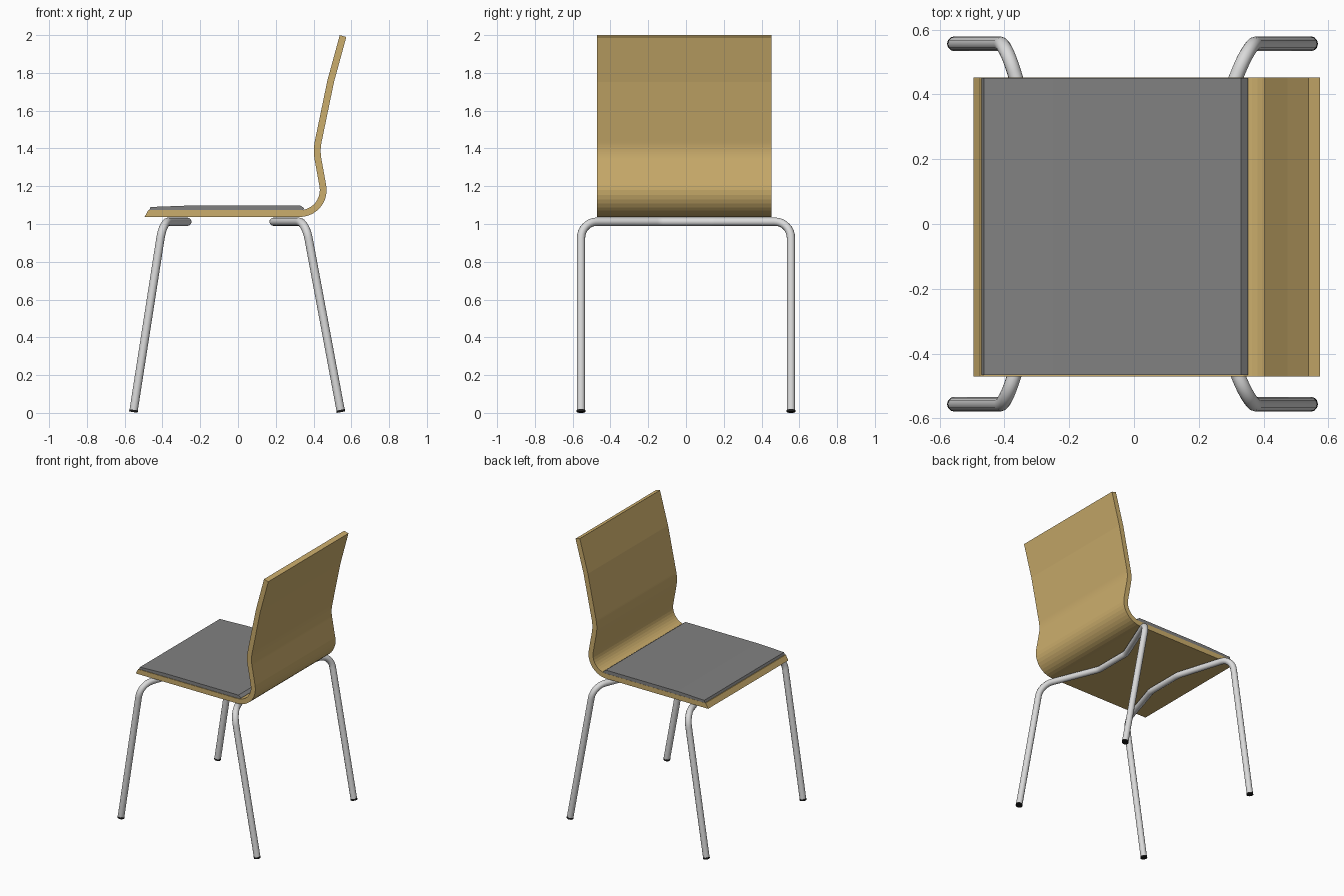
import bpy
import bmesh
import math
from mathutils import Vector

cube = bpy.data.objects.get("Cube")
if cube:
    bpy.data.objects.remove(cube, do_unlink=True)


def material(name, color):
    mat = bpy.data.materials.new(name)
    mat.use_nodes = True
    mat.diffuse_color = (*color, 1)
    mat.node_tree.nodes["Principled BSDF"].inputs["Base Color"].default_value = (*color, 1)
    return mat


wood = material("light wood", (0.60, 0.42, 0.15))
fabric = material("grey fabric", (0.22, 0.22, 0.22))
metal = material("pale metal", (0.70, 0.70, 0.70))
rubber = material("black rubber", (0.01, 0.01, 0.01))


def rounded_path(points, cuts, steps=8):
    """Polyline whose inner corners are replaced by arcs starting 'cut' away from the corner."""
    pts = [Vector(p) for p in points]
    path = [pts[0]]
    for before, corner, after, cut in zip(pts, pts[1:], pts[2:], cuts):
        if not cut:
            path.append(corner)
            continue
        d0, d1 = (before - corner).normalized(), (after - corner).normalized()
        turn = math.pi - d0.angle(d1)
        k = 4 / 3 * math.tan(turn / 4) / math.tan(turn / 2)
        a, d = corner + d0 * cut, corner + d1 * cut
        b, c = a.lerp(corner, k), d.lerp(corner, k)
        for i in range(steps + 1):
            t = i / steps
            s = 1 - t
            path.append(a * s**3 + b * 3 * s * s * t + c * 3 * s * t * t + d * t**3)
    return path + [pts[-1]]


def slab(name, outline, y0, y1, mat):
    """Extrude a closed side outline (x, z) across the width."""
    bm = bmesh.new()
    face = bm.faces.new([bm.verts.new((x, y0, z)) for x, z in outline])
    grown = bmesh.ops.extrude_face_region(bm, geom=[face])["geom"]
    moved = [v for v in grown if isinstance(v, bmesh.types.BMVert)]
    bmesh.ops.translate(bm, verts=moved, vec=(0, y1 - y0, 0))
    bmesh.ops.recalc_face_normals(bm, faces=bm.faces)
    mesh = bpy.data.meshes.new(name)
    bm.to_mesh(mesh)
    bm.free()
    mesh.materials.append(mat)
    obj = bpy.data.objects.new(name, mesh)
    bpy.context.collection.objects.link(obj)
    return obj


def tube(name, path, radius, mat):
    """Round bar along a path, turned into a smooth mesh."""
    curve = bpy.data.curves.new(name, "CURVE")
    curve.dimensions = "3D"
    curve.bevel_depth = radius
    curve.bevel_resolution = 4
    curve.use_fill_caps = True
    spline = curve.splines.new("POLY")
    spline.points.add(len(path) - 1)
    for point, co in zip(spline.points, path):
        point.co = (*co, 1)
    curve.materials.append(mat)
    obj = bpy.data.objects.new(name, curve)
    bpy.context.collection.objects.link(obj)
    bpy.ops.object.select_all(action="DESELECT")
    obj.select_set(True)
    bpy.context.view_layer.objects.active = obj
    bpy.ops.object.convert(target="MESH")
    bpy.ops.object.shade_smooth_by_angle(angle=math.radians(40))


# Bent plywood shell: seat and backrest in one sheet
SHELL_Y = (-0.47, 0.452)
center = rounded_path(
    [(-0.485, 0, 1.055), (0.476, 0, 1.055), (0.415, 0, 1.39), (0.491, 0, 1.757), (0.556, 0, 1.995)],
    [0.15, 0.05, 0], steps=10)
upper, lower = [], []
for i, p in enumerate(center):
    ahead = (center[min(i + 1, len(center) - 1)] - p).normalized()
    behind = (p - center[max(i - 1, 0)]).normalized()
    along = (ahead + behind).normalized()
    side = Vector((-along.z, 0, along.x)) * 0.018
    upper.append(((p + side).x, (p + side).z))
    lower.append(((p - side).x, (p - side).z))
# Bevelled front edge of the seat
upper[0] = (upper[0][0] + 0.01, upper[0][1])
lower[0] = (lower[0][0] - 0.01, lower[0][1])
slab("seat_shell", upper + lower[::-1], *SHELL_Y, wood)

# Thin upholstered pad
slab("seat_pad",
     [(-0.473, 1.065), (-0.463, 1.09), (-0.25, 1.098), (0.33, 1.098), (0.352, 1.082), (0.34, 1.072)],
     SHELL_Y[0] + 0.004, SHELL_Y[1] - 0.001, fabric)

# Two bent tube frames, each with a pair of legs and rubber feet
LEG_Y, BAR_Z, RADIUS = 0.556, 1.012, 0.022
for name, foot_x, top_x, mid_x in (("front", -0.554, -0.397, -0.268),
                                   ("back", 0.545, 0.357, 0.188)):
    half = [Vector((foot_x, LEG_Y, 0.004)), Vector((top_x, LEG_Y, BAR_Z)),
            Vector((mid_x, 0.14, BAR_Z))]
    half[0] = half[0].lerp(half[1], 0.012)
    mirrored = [Vector((p.x, -p.y, p.z)) for p in reversed(half)]
    tube(name + "_leg_frame",
         rounded_path(half + mirrored, [0.09, 0.02, 0.02, 0.09]), RADIUS, metal)
    for side, label in ((1, "a"), (-1, "b")):
        top = Vector((half[0].x, side * LEG_Y, half[0].z))
        bottom = Vector((foot_x, side * LEG_Y, 0.004))
        tube(f"{name}_foot_{label}", [bottom, top], RADIUS + 0.001, rubber)
